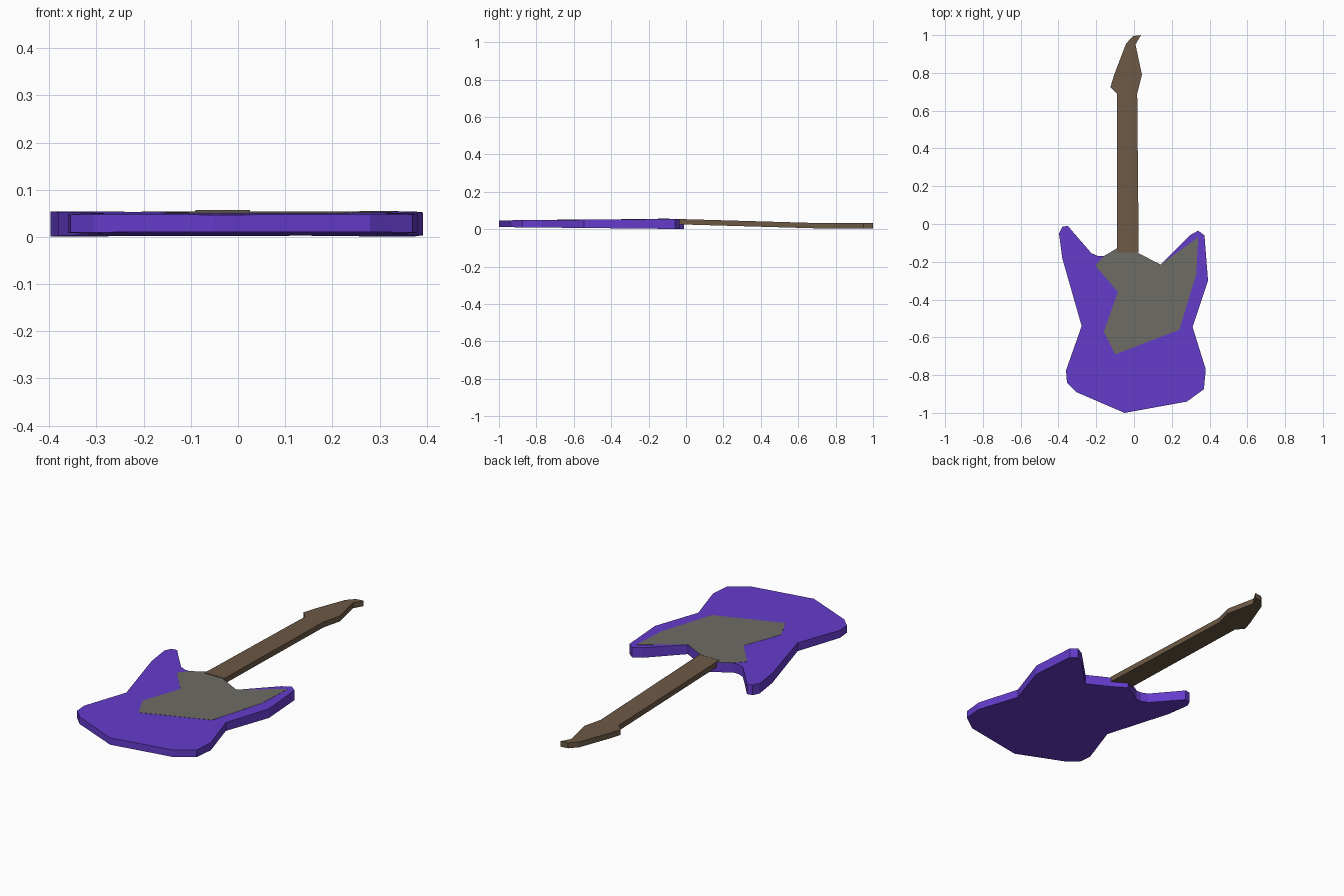
import bpy, bmesh

if "Cube" in bpy.data.objects:
    bpy.data.objects.remove(bpy.data.objects["Cube"])


def material(name, rgb):
    m = bpy.data.materials.new(name)
    m.diffuse_color = (*rgb, 1)
    m.use_nodes = True
    m.node_tree.nodes["Principled BSDF"].inputs["Base Color"].default_value = m.diffuse_color
    return m


def slab(name, outline, bottom, top, mat):
    """Flat-shaded plate: an outline closed between two height functions of y."""
    bm = bmesh.new()
    lo = [bm.verts.new((x, y, bottom(y))) for x, y in outline]
    hi = [bm.verts.new((x, y, top(y))) for x, y in outline]
    n = len(outline)
    caps = [bm.faces.new(lo), bm.faces.new(hi)]
    for i in range(n):
        j = (i + 1) % n
        bm.faces.new((lo[i], lo[j], hi[j], hi[i]))
    bmesh.ops.triangulate(bm, faces=caps)
    bmesh.ops.recalc_face_normals(bm, faces=bm.faces)
    me = bpy.data.meshes.new(name)
    bm.to_mesh(me)
    bm.free()
    me.materials.append(mat)
    ob = bpy.data.objects.new(name, me)
    bpy.context.collection.objects.link(ob)
    return ob


purple = material("purple_paint", (0.13, 0.045, 0.60))
brown = material("brown_wood", (0.15, 0.10, 0.06))
olive = material("guard_grey", (0.155, 0.15, 0.13))

# Body, tapering towards the tail
body_lo = lambda y: 0.0005 - 0.0105 * y
body_hi = lambda y: 0.0545 + 0.0075 * y
body = [(-.397, -.05), (-.38, -.015), (-.35, -.01), (-.325, -.04), (-.225, -.155),
        (-.19, -.17), (-.16, -.17), (-.05, -.105), (.025, -.155), (.14, -.215),
        (.295, -.06), (.34, -.035), (.373, -.06), (.392, -.30), (.31, -.545),
        (.38, -.77), (.37, -.875), (.28, -.94), (-.05, -1.0), (-.305, -.89),
        (-.355, -.84), (-.36, -.775), (-.277, -.54), (-.38, -.18)]
slab("body", body, body_lo, body_hi, purple)

# Pickguard lying on the body face
guard = [(-.16, -.17), (-.05, -.105), (.025, -.155), (.14, -.215), (.34, -.07),
         (.33, -.265), (.24, -.56), (-.10, -.69), (-.16, -.57), (-.085, -.36),
         (-.205, -.22)]
slab("pickguard", guard, lambda y: body_hi(y) - 0.001,
     lambda y: body_hi(y) + 0.001, olive)

# Neck, sloping down to the headstock
neck_hi = lambda y: 0.0530 - 0.0290 * y
neck_lo = lambda y: 0.0245 - 0.0290 * y
neck = [(-.09, -.15), (.025, -.15), (.017, .69), (-.09, .69)]
slab("neck", neck, neck_lo, neck_hi, brown)

# Headstock, level and hooked at the tip
head = [(-.09, .69), (-.125, .725), (-.105, .79), (-.042, .955), (-.005, .995),
        (.037, 1.0), (.008, .95), (.042, .79), (.017, .69)]
slab("headstock", head, lambda y: neck_lo(.69), lambda y: neck_hi(.69), brown)
